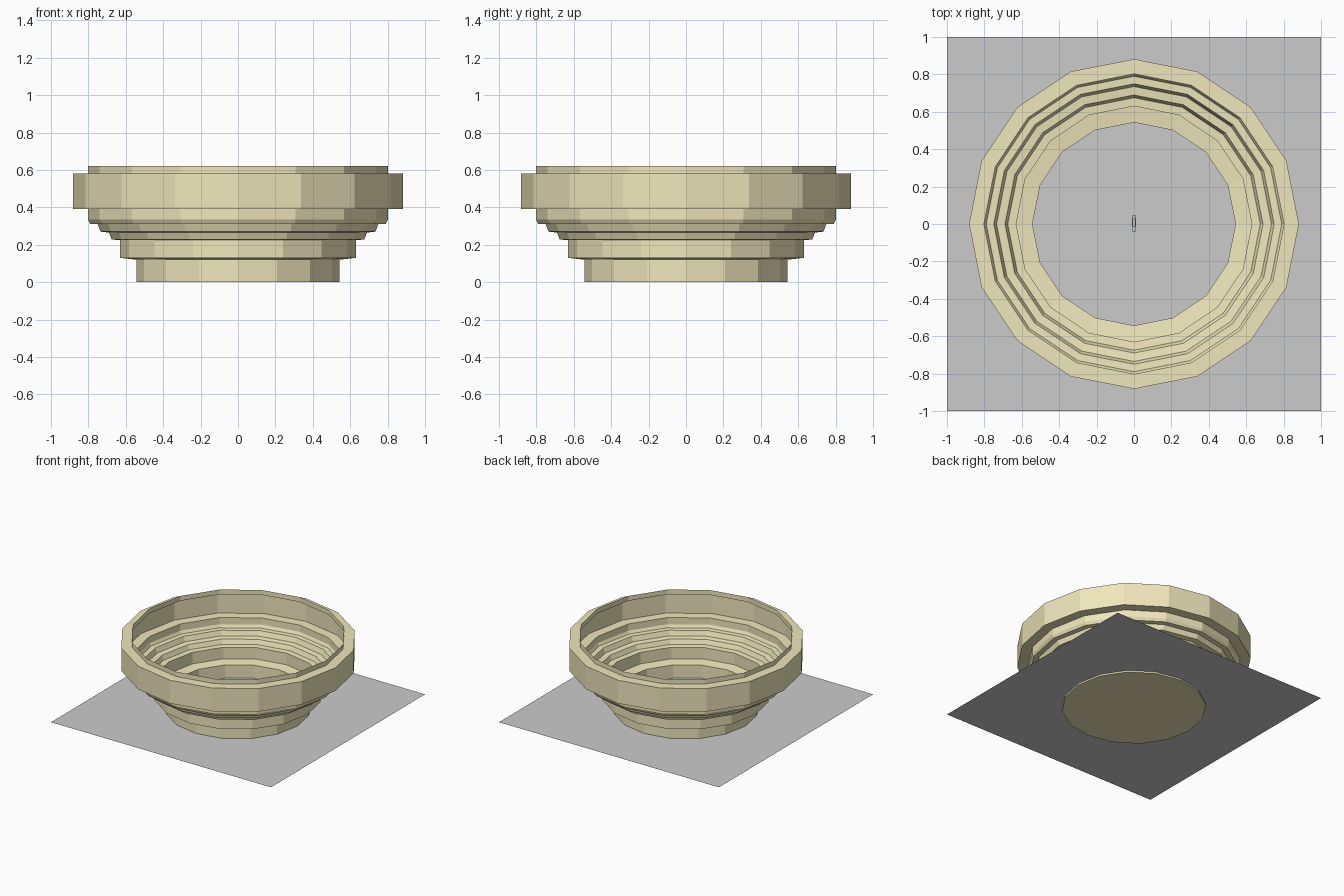
import bpy, bmesh
from math import cos, sin, pi

if "Cube" in bpy.data.objects:
    bpy.data.objects.remove(bpy.data.objects["Cube"])

SIDES = 16

# Ground sheet, just above the underside of the bowl
bpy.ops.mesh.primitive_plane_add(size=2, location=(0, 0, 0.013))
bpy.context.object.name = "ground_sheet"

# Stepped bowl profile: radius, height (single-walled)
profile = [
    (0.543, 0.0), (0.543, 0.12),                    # foot
    (0.63, 0.13), (0.63, 0.225),                    # lower tier
    (0.675, 0.228), (0.69, 0.265),                  # narrow steps
    (0.735, 0.27), (0.75, 0.31),
    (0.79, 0.312), (0.802, 0.335), (0.802, 0.39),   # upper tier
    (0.882, 0.39), (0.882, 0.58),                   # outer band
    (0.802, 0.58), (0.802, 0.62),                   # top lip
]
bm = bmesh.new()
rings = [[bm.verts.new((r * cos(2 * pi * i / SIDES), r * sin(2 * pi * i / SIDES), z))
          for i in range(SIDES)] for r, z in profile]
for low, high in zip(rings, rings[1:]):
    for i in range(SIDES):
        j = (i + 1) % SIDES
        bm.faces.new((low[i], low[j], high[j], high[i]))
bm.faces.new(rings[0][::-1])                        # floor of the foot
mesh = bpy.data.meshes.new("stepped_bowl")
bm.to_mesh(mesh)
bm.free()
bowl = bpy.data.objects.new("stepped_bowl", mesh)
bpy.context.collection.objects.link(bowl)
mat = bpy.data.materials.new("sand")
mat.diffuse_color = (0.86, 0.80, 0.50, 1)
mat.use_nodes = True
mat.node_tree.nodes["Principled BSDF"].inputs["Base Color"].default_value = mat.diffuse_color
mesh.materials.append(mat)


# Tiny vehicle-like block in the middle of the floor
def box(name, size, loc):
    bpy.ops.mesh.primitive_cube_add(size=1, location=loc)
    ob = bpy.context.object
    ob.name = name
    ob.scale = size
    return ob


box("small_body", (0.02, 0.085, 0.012), (0, 0.003, 0.021))
box("small_cabin", (0.016, 0.045, 0.01), (0, 0.008, 0.032))
